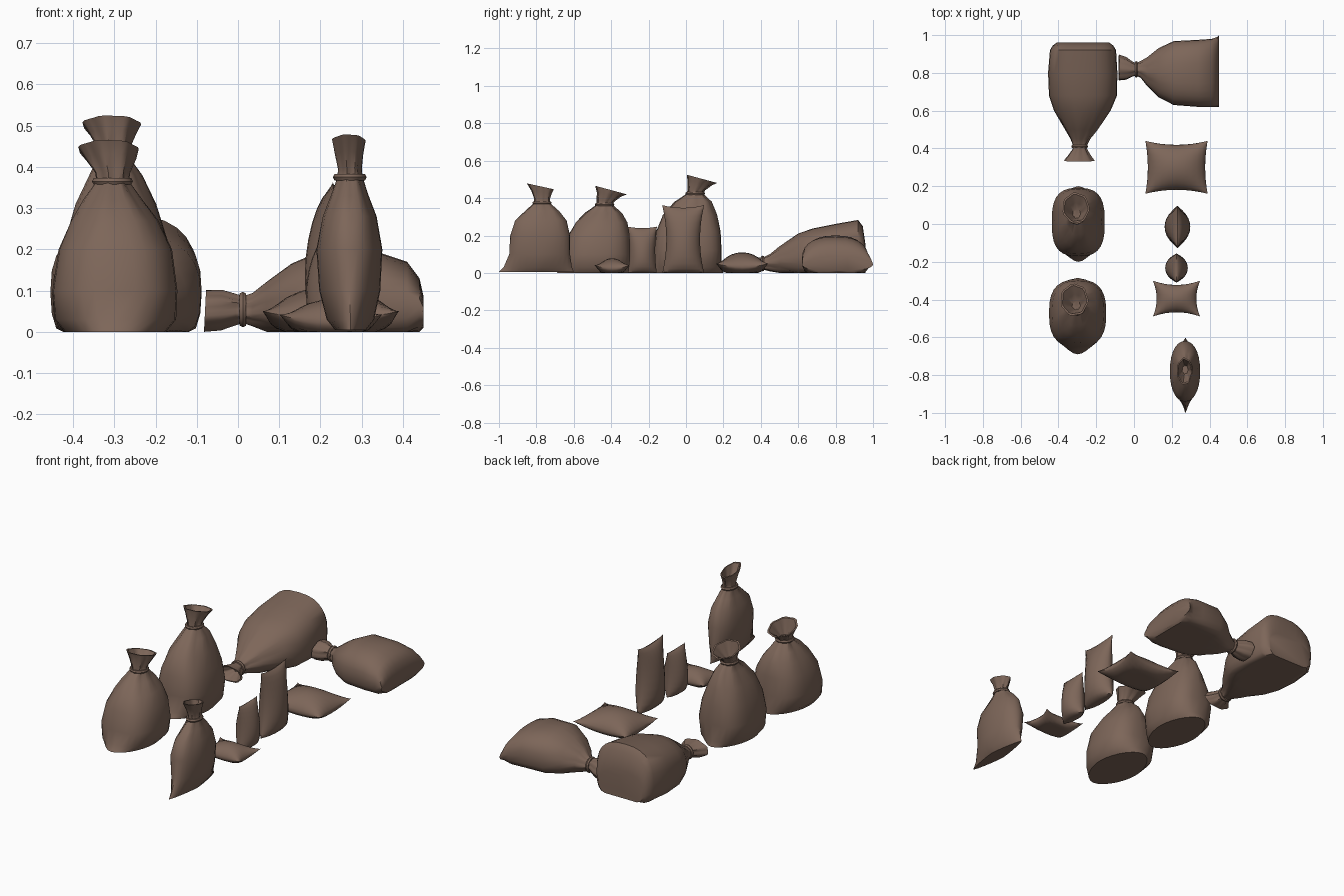
import bpy, bmesh, math
from mathutils import Vector

if "Cube" in bpy.data.objects:
    bpy.data.objects.remove(bpy.data.objects["Cube"])

cloth = bpy.data.materials.new("brown_sackcloth")
cloth.diffuse_color = (0.205, 0.133, 0.1, 1)
cloth.use_nodes = True
cloth.node_tree.nodes["Principled BSDF"].inputs["Base Color"].default_value = cloth.diffuse_color
SIDES = 28
AXES = {'z': lambda a, b, c: (a, b, c),
        'y': lambda a, b, c: (a, c, b),
        'x': lambda a, b, c: (c, a, b)}


def finish(name, bm, angle=42):
    bmesh.ops.recalc_face_normals(bm, faces=bm.faces)
    me = bpy.data.meshes.new(name)
    bm.to_mesh(me)
    bm.free()
    ob = bpy.data.objects.new(name, me)
    bpy.context.collection.objects.link(ob)
    me.materials.append(cloth)
    bpy.ops.object.select_all(action='DESELECT')
    ob.select_set(True)
    bpy.context.view_layer.objects.active = ob
    bpy.ops.object.shade_smooth_by_angle(angle=math.radians(angle))
    return ob


def scaled(r, s):
    """Ring shrunk about its own centre."""
    c, a0, a1, b0, b1, e, p = r
    am, bm_, ah, bh = (a0 + a1) / 2, (b0 + b1) / 2, (a1 - a0) / 2 * s, (b1 - b0) / 2 * s
    return (c, am - ah, am + ah, bm_ - bh, bm_ + bh, e, p)


def mix(r, q, t):
    return tuple(x + (y - x) * t for x, y in zip(r, q))


def sack(name, axis, rings, neck, tilt=0.0):
    """Loft rings (position, a0, a1, b0, b1, squareness, pleat) into a tied sack."""
    rim, tie = rings[-1], rings[neck]
    outer = len(rings)
    rings = rings + [scaled(rim, 0.88), scaled(mix(rim, tie, 0.5), 0.72),
                     scaled(mix(rim, tie, 0.85), 0.5)]
    bm = bmesh.new()
    loops = []
    for r in rings:
        c, a0, a1, b0, b1, e, p = r
        f = (c - tie[0]) / (rim[0] - tie[0])
        lean = tilt * max(0, min(1, f))
        loop = []
        for i in range(SIDES):
            t = 2 * math.pi * i / SIDES
            k = 1 + p * math.cos(7 * t + 0.6)
            ca, sa = math.cos(t), math.sin(t)
            u = math.copysign(abs(ca) ** (2 / e), ca) * k
            v = math.copysign(abs(sa) ** (2 / e), sa) * k
            a = (a0 + a1) / 2 + u * (a1 - a0) / 2
            b = (b0 + b1) / 2 + v * (b1 - b0) / 2
            x, y, z = AXES[axis](a, b, c + lean * v * (b1 - b0) / 2)
            loop.append(bm.verts.new((x, y, max(0, z))))
        loops.append(loop)
    for p, q in zip(loops, loops[1:]):
        for i in range(SIDES):
            j = (i + 1) % SIDES
            bm.faces.new((p[i], p[j], q[j], q[i]))
    bm.faces.new(loops[0][::-1])
    bm.faces.new(loops[-1])
    finish(name, bm)

    # cord wrapped round the neck
    c, a0, a1, b0, b1, _, _ = tie
    bm = bmesh.new()
    hoops = []
    for i in range(16):
        t = 2 * math.pi * i / 16
        hoop = []
        for j in range(6):
            s = 2 * math.pi * j / 6
            g = 0.004 + 0.008 * math.cos(s)
            a = (a0 + a1) / 2 + ((a1 - a0) / 2 + g) * math.cos(t)
            b = (b0 + b1) / 2 + ((b1 - b0) / 2 + g) * math.sin(t)
            hoop.append(bm.verts.new(AXES[axis](a, b, c + 0.009 * math.sin(s))))
        hoops.append(hoop)
    for i in range(16):
        p, q = hoops[i], hoops[(i + 1) % 16]
        for j in range(6):
            k = (j + 1) % 6
            bm.faces.new((p[j], q[j], q[k], p[k]))
    finish(name + "_cord", bm)


def cushion(name, centre, w, h, up, down, pinch, standing=False, n=12):
    """Closed bag: two bulging sheets joined on a pinched seam."""
    bm = bmesh.new()
    for side, depth in ((1, up), (-1, down)):
        grid = []
        for i in range(n + 1):
            row = []
            for j in range(n + 1):
                u = math.sin((i / n - 0.5) * math.pi)
                v = math.sin((j / n - 0.5) * math.pi)
                vv = 2 * ((v + 1) / 2) ** (0.7 if standing else 1) - 1
                d = side * depth * max(0, (1 - u * u) * (1 - vv * vv)) ** 0.58
                pv = 0 if standing and v < 0 else pinch[1]
                a = u * w / 2 * (1 - pinch[0] * (1 - v * v))
                b = v * h / 2 * (1 - pv * (1 - u * u))
                if standing:
                    co = Vector((d, a, b))
                else:
                    co = Vector((a, b, d + 0.02 * u * u * v * v))
                co += Vector(centre)
                co.z = max(0, co.z)
                row.append(bm.verts.new(co))
            grid.append(row)
        for i in range(n):
            for j in range(n):
                bm.faces.new((grid[i][j], grid[i + 1][j], grid[i + 1][j + 1], grid[i][j + 1]))
    bmesh.ops.remove_doubles(bm, verts=bm.verts, dist=0.0004)
    finish(name, bm, 50)


# two plump standing sacks
sack("standing_sack_front", 'z', [
    (0.0, -.42, -.175, -.69, -.285, 1.8, 0),
    (0.03, -.445, -.15, -.665, -.29, 2.3, 0),
    (0.10, -.45, -.147, -.65, -.295, 2.7, 0),
    (0.20, -.435, -.16, -.63, -.30, 2.5, 0),
    (0.27, -.405, -.195, -.59, -.315, 2.2, .02),
    (0.32, -.375, -.235, -.54, -.345, 2, .06),
    (0.365, -.342, -.267, -.475, -.395, 2, .1),
    (0.385, -.345, -.265, -.475, -.385, 2, .1),
    (0.42, -.37, -.25, -.475, -.35, 2, .07),
    (0.443, -.388, -.243, -.485, -.318, 2, .04)], 6, -0.27)
sack("standing_sack_middle", 'z', [
    (0.0, -.41, -.18, -.2, .2, 1.8, 0),
    (0.03, -.43, -.16, -.175, .19, 2.5, 0),
    (0.12, -.435, -.155, -.17, .19, 2.9, 0),
    (0.22, -.42, -.17, -.16, .185, 2.6, 0),
    (0.31, -.395, -.2, -.125, .165, 2.2, .02),
    (0.38, -.36, -.235, -.06, .135, 2, .06),
    (0.425, -.338, -.268, .008, .09, 2, .1),
    (0.445, -.34, -.265, .01, .1, 2, .1),
    (0.48, -.36, -.25, .01, .135, 2, .07),
    (0.503, -.378, -.237, .005, .165, 2, .04)], 6, -0.27)

# slim standing sack with a pointed bottom seam
sack("slim_standing_sack", 'z', [
    (0.005, .235, .31, -1.0, -.6, 1.3, 0),
    (0.03, .215, .33, -.975, -.61, 1.5, 0),
    (0.10, .197, .345, -.945, -.62, 2.0, 0),
    (0.20, .19, .35, -.94, -.62, 2.2, 0),
    (0.28, .205, .335, -.915, -.64, 2.1, .02),
    (0.33, .225, .315, -.86, -.68, 2, .05),
    (0.375, .242, .3, -.81, -.73, 2, .09),
    (0.395, .243, .298, -.81, -.73, 2, .09),
    (0.43, .235, .302, -.825, -.72, 2, .06),
    (0.463, .228, .308, -.85, -.708, 2, .04)], 6, -0.22)

# two sacks lying on their sides
sack("large_lying_sack", 'y', [
    (0.96, -.41, -.13, -.02, .15, 2.6, 0),
    (0.945, -.43, -.11, -.05, .25, 2.7, 0),
    (0.92, -.445, -.095, -.07, .283, 2.6, 0),
    (0.80, -.455, -.088, -.07, .262, 2.6, 0),
    (0.68, -.45, -.09, -.06, .238, 2.5, 0),
    (0.60, -.425, -.125, -.04, .21, 2.2, .01),
    (0.50, -.365, -.195, -.01, .14, 2, .05),
    (0.45, -.335, -.235, .01, .1, 2, .08),
    (0.41, -.32, -.255, .02, .08, 2, .1),
    (0.395, -.325, -.25, .015, .08, 2, .1),
    (0.36, -.35, -.23, .005, .085, 2, .07),
    (0.335, -.372, -.21, 0, .09, 2, .04)], 8, -0.1)
sack("small_lying_sack", 'x', [
    (0.45, .62, 1.0, .01, .085, 2.4, 0),
    (0.44, .62, .99, -.01, .13, 2.4, 0),
    (0.41, .62, .98, -.04, .17, 2.5, 0),
    (0.34, .62, .975, -.05, .193, 2.5, 0),
    (0.21, .63, .968, -.05, .2, 2.4, 0),
    (0.13, .67, .93, -.03, .165, 2.1, .01),
    (0.07, .73, .88, 0, .12, 2, .05),
    (0.035, .775, .86, .015, .092, 2, .08),
    (0.012, .787, .85, .023, .085, 2, .1),
    (-0.005, .783, .855, .018, .09, 2, .1),
    (-0.04, .765, .88, .005, .1, 2, .07),
    (-0.08, .76, .895, 0, .1, 2, .04)], 8, 0.05)

# closed bags: two lying flat, two standing on edge
cushion("large_flat_bag", (.225, .3, .03), .33, .28, .08, .05, (.08, .15))
cushion("small_flat_bag", (.225, -.395, .022), .25, .19, .056, .04, (.16, .24))
cushion("large_upright_bag", (.23, -.015, .18), .225, .365, .068, .068, (.2, .08), True)
cushion("small_upright_bag", (.225, -.233, .122), .155, .25, .06, .06, (.12, .06), True)
